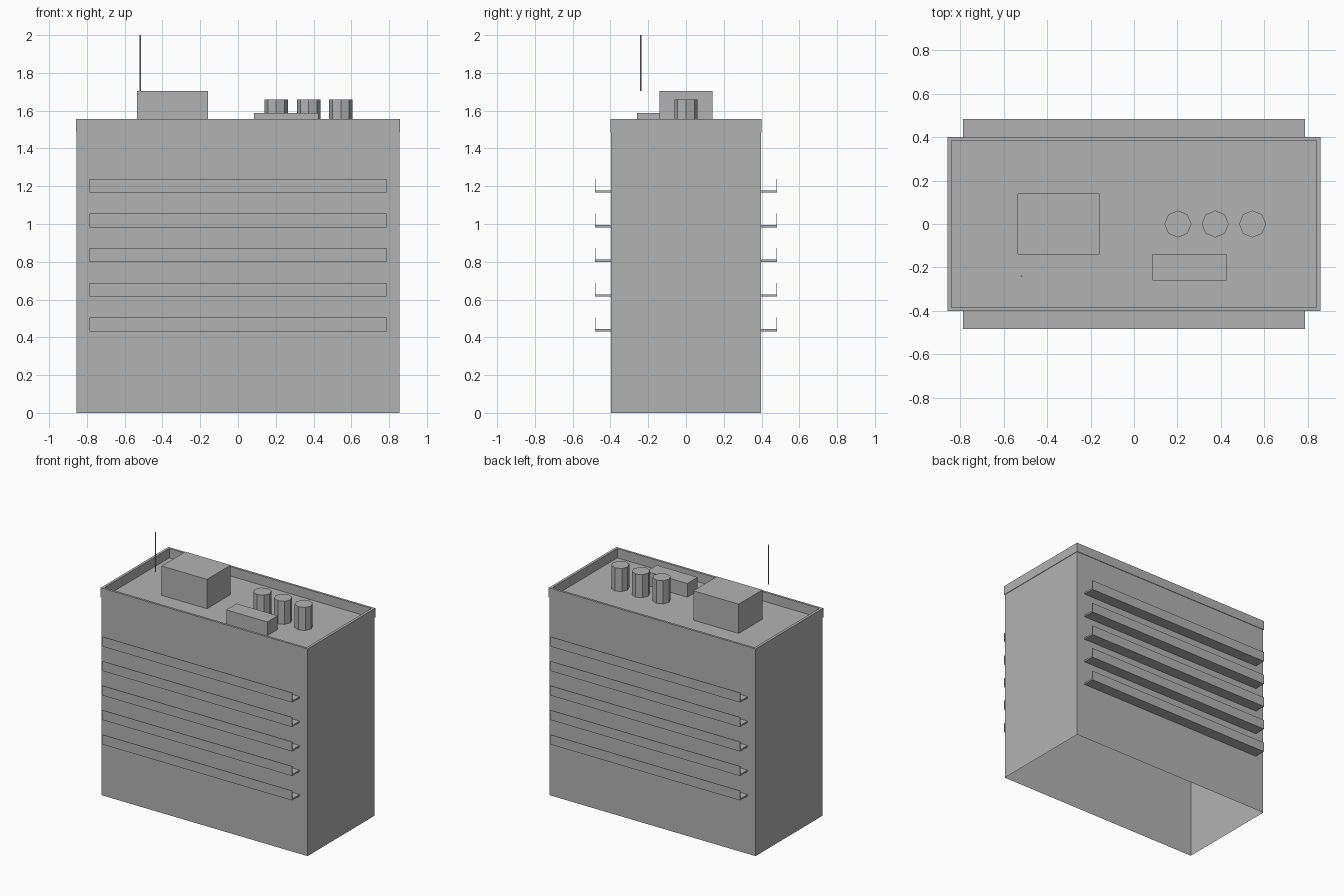
import bpy
import bmesh

cube = bpy.data.objects.get("Cube")
if cube:
    bpy.data.objects.remove(cube, do_unlink=True)

concrete = bpy.data.materials.new("plain_grey")
concrete.use_nodes = True
GREY = (0.45, 0.45, 0.45, 1.0)
concrete.diffuse_color = GREY
concrete.node_tree.nodes["Principled BSDF"].inputs["Base Color"].default_value = GREY

DECK = 1.485
ROOF_TOP = 1.555


def finish(name, bm):
    """Turn a bmesh into a named, flat shaded object."""
    bmesh.ops.recalc_face_normals(bm, faces=bm.faces[:])
    mesh = bpy.data.meshes.new(name)
    bm.to_mesh(mesh)
    bm.free()
    mesh.materials.append(concrete)
    obj = bpy.data.objects.new(name, mesh)
    bpy.context.collection.objects.link(obj)
    return obj


def box(name, x, y, z, open_bottom=False):
    """Box from (low, high) ranges."""
    bm = bmesh.new()
    bmesh.ops.create_cube(bm, size=1)
    for v in bm.verts:
        v.co = [r[0] if c < 0 else r[1] for c, r in zip(v.co, (x, y, z))]
    if open_bottom:
        low = [f for f in bm.faces if all(v.co.z < z[0] + 0.001 for v in f.verts)]
        bmesh.ops.delete(bm, geom=low, context="FACES_ONLY")
    return finish(name, bm)


def cylinder(name, x, y, z, radius, sides):
    bm = bmesh.new()
    bmesh.ops.create_cone(bm, cap_ends=True, segments=sides, radius1=radius,
                          radius2=radius, depth=z[1] - z[0])
    bmesh.ops.translate(bm, verts=bm.verts[:], vec=(x, y, (z[0] + z[1]) / 2))
    return finish(name, bm)


def extrude(name, points, vec):
    """Solid made by sweeping a flat outline along a vector."""
    bm = bmesh.new()
    face = bm.faces.new([bm.verts.new(p) for p in points])
    swept = bmesh.ops.extrude_face_region(bm, geom=[face], use_keep_orig=True)
    moved = [g for g in swept["geom"] if isinstance(g, bmesh.types.BMVert)]
    bmesh.ops.translate(bm, verts=moved, vec=vec)
    return finish(name, bm)


# Main block: thin shell, open underneath, closed by the roof deck
box("building_walls", (-0.854, 0.854), (-0.396, 0.396), (0, DECK), open_bottom=True)

# Parapet: rectangular ring around the roof
bm = bmesh.new()
rings = []
for hx, hy in ((0.858, 0.4), (0.838, 0.383)):
    for z in (DECK, ROOF_TOP):
        rings.append([bm.verts.new((sx * hx, sy * hy, z))
                      for sx, sy in ((-1, -1), (1, -1), (1, 1), (-1, 1))])
outer_low, outer_top, inner_low, inner_top = rings
for a, b in ((outer_low, outer_top), (outer_top, inner_top),
             (inner_top, inner_low), (inner_low, outer_low)):
    for i in range(4):
        j = (i + 1) % 4
        bm.faces.new((a[i], a[j], b[j], b[i]))
finish("parapet", bm)

# Balconies: L-shaped section swept along the front and the back
for side, label in ((-1, "front"), (1, "back")):
    for level in range(5):
        z = 0.432 + level * 0.1835
        section = ((0.396, z), (0.483, z), (0.483, z + 0.073),
                   (0.48, z + 0.073), (0.48, z + 0.012), (0.396, z + 0.012))
        extrude(f"{label}_balcony_{level + 1}",
                [(-0.787, side * y, h) for y, h in section], (1.574, 0, 0))

# Rooftop equipment
box("roof_machine_room", (-0.535, -0.159), (-0.14, 0.14), (DECK, 1.705))
box("roof_low_unit", (0.085, 0.425), (-0.26, -0.137), (DECK, 1.588))
for i in range(3):
    cylinder(f"roof_vent_{i + 1}", 0.202 + i * 0.1715, 0, (DECK, 1.658), 0.062, 8)
cylinder("antenna", -0.517, -0.24, (1.705, 2.0), 0.004, 8)
